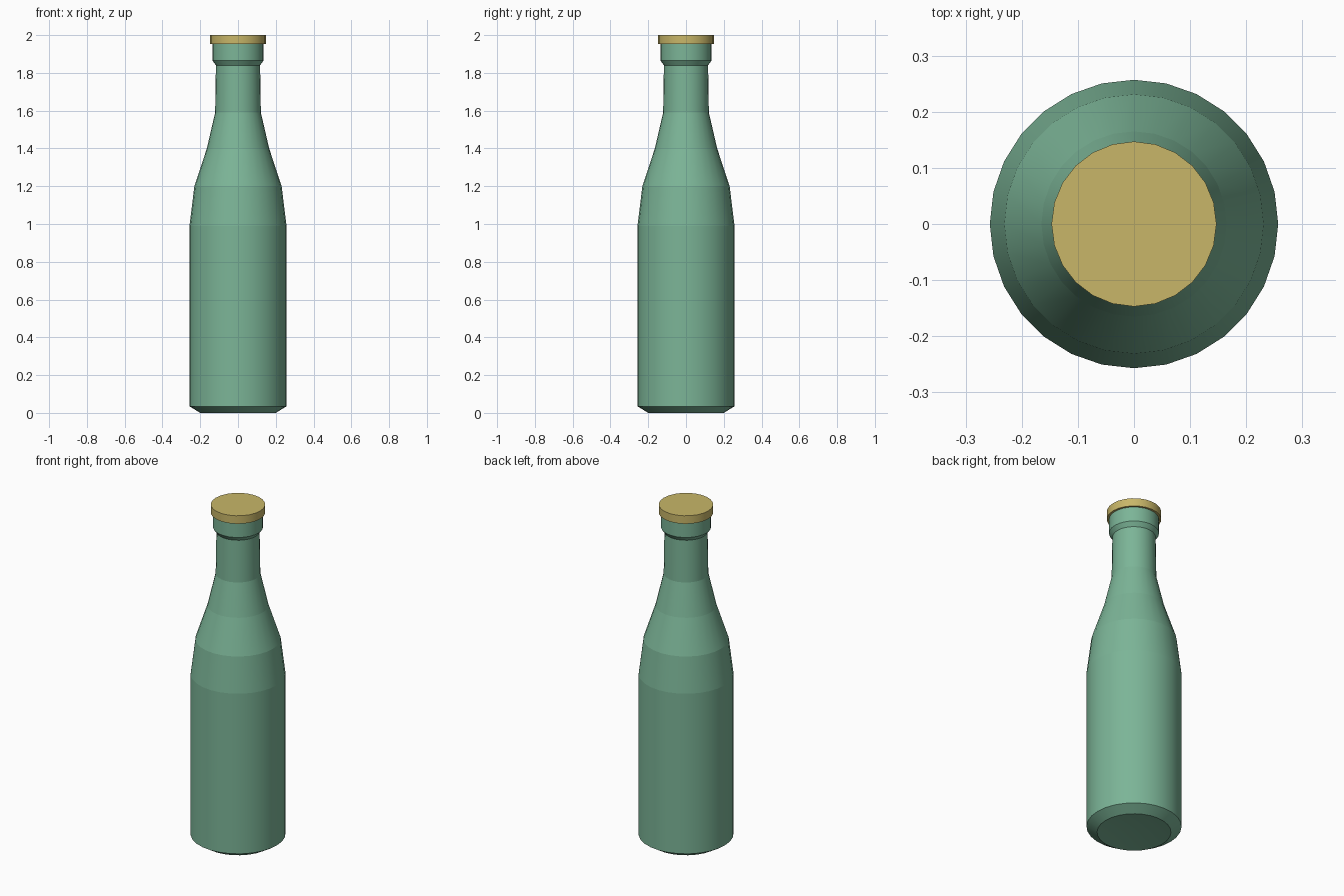
import bpy, bmesh
from math import cos, sin, pi

if "Cube" in bpy.data.objects:
    bpy.data.objects.remove(bpy.data.objects["Cube"])


def material(name, color):
    m = bpy.data.materials.new(name)
    m.diffuse_color = color
    m.use_nodes = True
    m.node_tree.nodes["Principled BSDF"].inputs["Base Color"].default_value = m.diffuse_color
    return m


def lathe(name, profile, sides, mat):
    """Revolve (radius, z) points around z; a zero radius closes to a point."""
    bm = bmesh.new()
    rings = []
    for r, z in profile:
        n = 1 if r == 0 else sides
        rings.append([bm.verts.new((r * cos(2 * pi * i / sides),
                                    r * sin(2 * pi * i / sides), z)) for i in range(n)])
    for low, high in zip(rings, rings[1:]):
        for i in range(sides):
            j = (i + 1) % sides
            if len(low) == 1:
                bm.faces.new((low[0], high[j], high[i]))
            elif len(high) == 1:
                bm.faces.new((low[i], low[j], high[0]))
            else:
                bm.faces.new((low[i], low[j], high[j], high[i]))
    # smooth around the bottle, crisp between the bands
    for f in bm.faces:
        f.smooth = True
    for e in bm.edges:
        e.smooth = abs(e.verts[0].co.z - e.verts[1].co.z) > 1e-5 or e.is_boundary
    bmesh.ops.recalc_face_normals(bm, faces=bm.faces)
    mesh = bpy.data.meshes.new(name)
    bm.to_mesh(mesh)
    bm.free()
    mesh.materials.append(mat)
    ob = bpy.data.objects.new(name, mesh)
    bpy.context.collection.objects.link(ob)
    return ob


glass = material("green_glass", (0.20, 0.46, 0.31, 1))
gold = material("gold_metal", (0.58, 0.47, 0.14, 1))

# Bottle body: shallow dished base, straight wall, shoulder, neck and lip
lathe("bottle", [(0, 0.02), (0.2, 0), (0.257, 0.035), (0.257, 0.99),
                 (0.231, 1.2), (0.165, 1.4), (0.121, 1.59), (0.117, 1.84),
                 (0.135, 1.865), (0.135, 1.96), (0, 1.96)], 28, glass)

# Cap: flat disc on top of the lip
lathe("cap", [(0, 1.952), (0.147, 1.952), (0.147, 2.0), (0, 2.0)], 24, gold)
